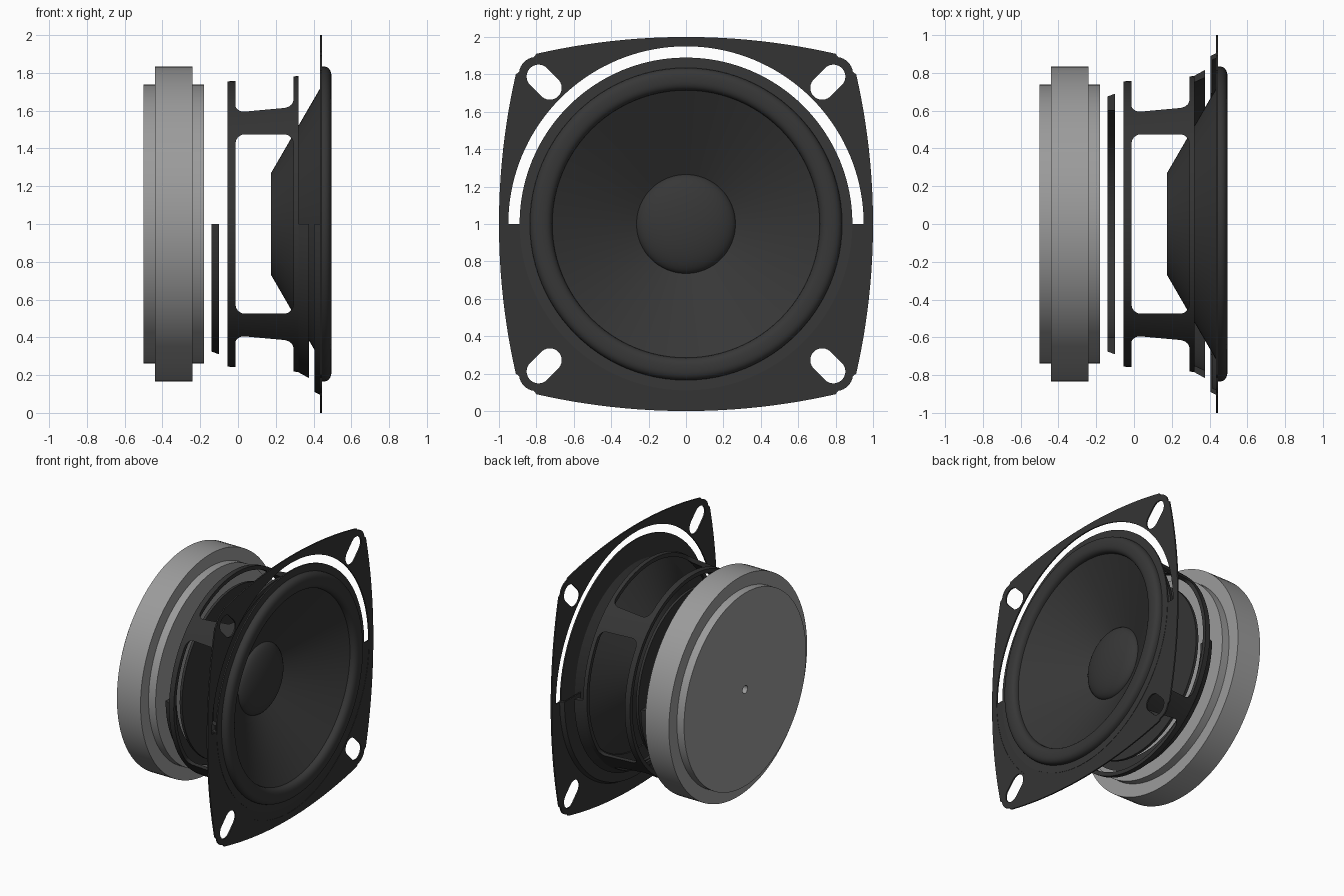
import bpy, bmesh, math
from mathutils import Vector, Matrix

cube = bpy.data.objects.get("Cube")
if cube:
    bpy.data.objects.remove(cube, do_unlink=True)

CENTRE = Vector((0, 0, 1))


def material(name, value):
    mat = bpy.data.materials.new(name)
    mat.use_nodes = True
    colour = (value, value, value, 1)
    mat.diffuse_color = colour
    bsdf = next(n for n in mat.node_tree.nodes if n.type == 'BSDF_PRINCIPLED')
    bsdf.inputs["Base Color"].default_value = colour
    return mat


FRAME = material("black frame", 0.034)
CONE = material("dark cone", 0.038)
STEEL = material("grey steel", 0.33)


def finish(name, bm, mat, smooth=True):
    bmesh.ops.remove_doubles(bm, verts=bm.verts, dist=0.0001)
    bmesh.ops.recalc_face_normals(bm, faces=bm.faces)
    mesh = bpy.data.meshes.new(name)
    bm.to_mesh(mesh)
    bm.free()
    obj = bpy.data.objects.new(name, mesh)
    bpy.context.collection.objects.link(obj)
    if mat:
        mesh.materials.append(mat)
    if smooth:
        shade(obj)
    return obj


def activate(obj):
    bpy.ops.object.select_all(action='DESELECT')
    obj.select_set(True)
    bpy.context.view_layer.objects.active = obj


def shade(obj):
    activate(obj)
    bpy.ops.object.shade_smooth_by_angle(angle=math.radians(30))


def revolve(name, profile, mat, half=False, steps=96):
    """Turn a closed (x, radius) outline around the x axis; half keeps the lower side."""
    bm = bmesh.new()
    ring = [bm.verts.new((x, 0, 1 - r if not half else 1)) for x, r in profile]
    if half:
        for v, (x, r) in zip(ring, profile):
            v.co.y = r
    edges = [bm.edges.new((a, b)) for a, b in zip(ring, ring[1:] + ring[:1])]
    if half:
        cap = bm.faces.new(ring)
        geom = edges
        out = bmesh.ops.spin(bm, geom=geom, cent=CENTRE, axis=(1, 0, 0),
                             angle=-math.pi, steps=steps // 2)
        end = [g for g in out["geom_last"] if isinstance(g, bmesh.types.BMEdge)]
        bmesh.ops.contextual_create(bm, geom=end)
    else:
        bmesh.ops.spin(bm, geom=edges, cent=CENTRE, axis=(1, 0, 0),
                       angle=2 * math.pi, steps=steps)
    return finish(name, bm, mat)


def prism(name, points, direction, mat=None, smooth=False):
    """Extrude a flat outline along a direction."""
    bm = bmesh.new()
    face = bm.faces.new([bm.verts.new(p) for p in points])
    out = bmesh.ops.extrude_face_region(bm, geom=[face])
    moved = [g for g in out["geom"] if isinstance(g, bmesh.types.BMVert)]
    bmesh.ops.translate(bm, verts=moved, vec=direction)
    return finish(name, bm, mat, smooth)


def cut(obj, cutters):
    activate(obj)
    for cutter in cutters:
        mod = obj.modifiers.new("cut", 'BOOLEAN')
        mod.operation = 'DIFFERENCE'
        mod.solver = 'EXACT'
        mod.object = cutter
        bpy.ops.object.modifier_apply(modifier=mod.name)
        bpy.data.objects.remove(cutter, do_unlink=True)
    shade(obj)


def arc(cx, cy, r, start, end, n):
    angles = [math.radians(start + (end - start) * i / n) for i in range(n + 1)]
    return [(cx + r * math.cos(a), cy + r * math.sin(a)) for a in angles]


# Magnet: thick ring between two plates, with a small vent at the back
revolve("magnet", [(-.45, 0), (-.45, .03), (-.5, .03), (-.5, .738), (-.44, .738),
                   (-.44, .835), (-.24, .835), (-.24, .738), (-.18, .738), (-.18, 0)], STEEL)

# Rear half ring and suspension disc
revolve("rear_half_ring", [(-.14, .6), (-.14, .675), (-.1, .69), (-.1, .6)], FRAME, half=True)
revolve("suspension_disc", [(-.045, 0), (-.045, .64), (-.025, .64), (-.025, 0)], FRAME)

# Basket: slightly flared tube with rounded windows on four sides
basket = revolve("basket", [(-.055, .755), (-.015, .758), (.293, .78), (.32, .785),
                            (.32, .755), (.293, .75), (-.015, .728), (-.055, .725)], FRAME)
x0, x1, half_width, fillet = -.013, .293, .475, .05
outline = []
for cx, cy, start in ((x1 - fillet, half_width - fillet, 0), (x0 + fillet, half_width - fillet, 90),
                      (x0 + fillet, fillet - half_width, 180), (x1 - fillet, fillet - half_width, 270)):
    outline += arc(cx, cy, fillet, start, start + 90, 8)
cut(basket, [prism("side_cutter", [(x, -1, 1 + w) for x, w in outline], (0, 2, 0)),
             prism("top_cutter", [(x, w, 0) for x, w in outline], (0, 0, 2))])

# Lower half steps joining the basket to the flange
revolve("basket_half_step", [(.32, .75), (.32, .785), (.375, .815), (.375, .775)], FRAME, half=True)
revolve("flange_half_step", [(.405, .69), (.405, .89), (.435, .905), (.435, .955),
                             (.443, .955), (.443, .88), (.415, .87), (.415, .69)], FRAME, half=True)

# Mounting flange: bulged square with rounded corners
side = []
bulge = 3.6
for i in range(25):
    t = -.80 + 1.6 * i / 24
    side.append((1 - bulge + math.sqrt(bulge ** 2 - t * t), t))
corner = arc(.80, .80, .093, 8, 82, 8)
quarter = side + corner
plate = []
for k in range(4):
    turn = Matrix.Rotation(k * math.pi / 2, 2)
    plate += [turn @ Vector(p) for p in quarter]
flange = prism("flange", [(.435, p[0], 1 + p[1]) for p in plate], (.01, 0, 0), FRAME)
holes = [prism("opening_cutter", [(.4, a, 1 + b) for a, b in arc(0, 0, .95, 0, 360 - 2.5, 143)],
               (.1, 0, 0))]
for k in range(4):
    turn = Matrix.Rotation(math.radians(45 + 90 * k), 2)
    slot = arc(1.115, 0, .064, -90, 90, 12) + arc(1.03, 0, .064, 90, 270, 12)
    slot = [turn @ Vector(p) for p in slot]
    holes.append(prism("slot_cutter", [(.4, p[0], 1 + p[1]) for p in slot], (.1, 0, 0)))
cut(flange, holes)

# Surround: flat lip and rounded roll
roll = []
for i in range(17):
    a = math.pi * i / 16
    c, s = math.cos(a), math.sin(a)
    roll.append((.445 + .05 * s ** .8, .775 + .06 * math.copysign(abs(c) ** .8, c)))
revolve("surround", [(.435, .89), (.445, .89)] + roll + [(.435, .715)], CONE)

# Cone and dust cap
revolve("cone", [(.175, .27), (.437, .722), (.447, .716), (.185, .262)], CONE)
dome = [(.18 + .085 * math.sin(a), .266 * math.cos(a))
        for a in (math.pi / 2 * i / 12 for i in range(12))]
revolve("dust_cap", [(.176, 0), (.176, .266)] + dome + [(.265, 0)], CONE)
